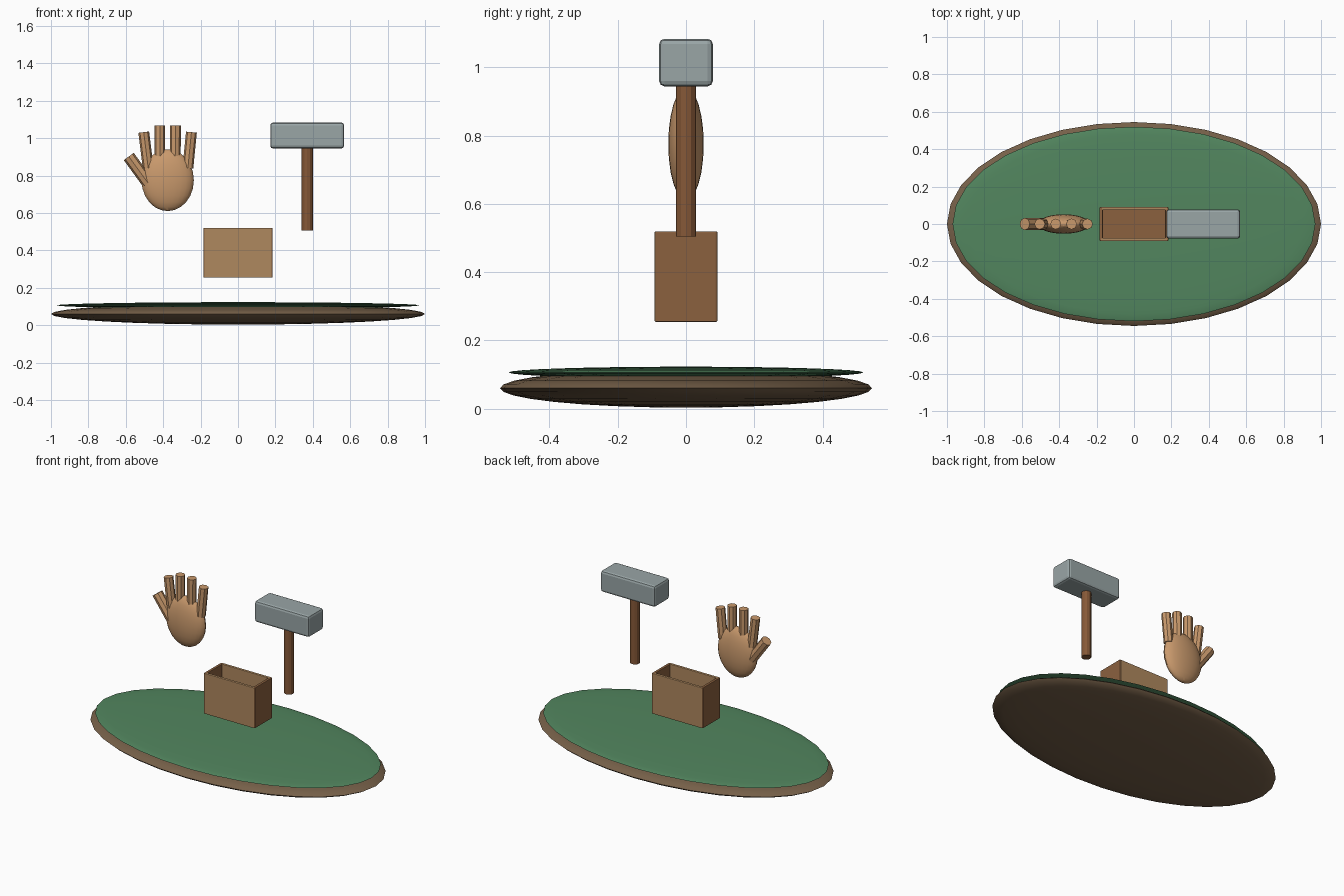
import bpy
from mathutils import Vector

if "Cube" in bpy.data.objects:
    bpy.data.objects.remove(bpy.data.objects["Cube"])


def material(name, hex_rgb):
    rgb = [(int(hex_rgb[i:i + 2], 16) / 255) ** 2.2 for i in (0, 2, 4)]
    m = bpy.data.materials.new(name)
    m.diffuse_color = (*rgb, 1)
    m.use_nodes = True
    m.node_tree.nodes["Principled BSDF"].inputs["Base Color"].default_value = m.diffuse_color
    return m


EARTH = material("earth", "75604a")
GRASS = material("grass", "53855f")
SKIN = material("skin", "c8986c")
TAN = material("tan_wood", "ad875f")
BROWN = material("brown_wood", "8a6141")
HANDLE = material("handle_wood", "85593a")
STEEL = material("steel", "98a4a5")


def finish(name, mat, smooth=True):
    ob = bpy.context.object
    ob.name = name
    ob.data.materials.append(mat)
    bpy.ops.object.transform_apply(location=False, rotation=False, scale=True)
    if smooth:
        bpy.ops.object.shade_smooth_by_angle()
    return ob


def ellipsoid(name, centre, radii, mat, segments=32, rings=16):
    bpy.ops.mesh.primitive_uv_sphere_add(segments=segments, ring_count=rings, radius=1, location=centre)
    bpy.context.object.scale = radii
    return finish(name, mat)


def box(name, centre, size, mat, bevel):
    bpy.ops.mesh.primitive_cube_add(size=1, location=centre)
    bpy.context.object.scale = size
    ob = finish(name, mat, False)
    mod = ob.modifiers.new("soft_edges", "BEVEL")
    mod.width = bevel
    mod.segments = 2
    return ob


def rod(name, start, end, radius, mat, sides):
    a, b = Vector(start), Vector(end)
    bpy.ops.mesh.primitive_cylinder_add(vertices=sides, radius=radius, depth=(b - a).length, location=(a + b) / 2)
    ob = bpy.context.object
    # tilt in the front plane only
    d = b - a
    ob.rotation_euler = (0, Vector((0, 1)).angle_signed(Vector((d.x, d.z))), 0)
    return finish(name, mat)


# Oval island: earth disc with a grass cap
ellipsoid("earth_base", (0, 0, 0.06), (1, 0.545, 0.057), EARTH)
ellipsoid("grass_top", (0, 0, 0.106), (0.97, 0.52, 0.017), GRASS)

# Open-topped wooden box
Z, H = 0.387, 0.265
for s, fb, lr in ((-1, "front", "left"), (1, "back", "right")):
    box("box_" + fb, (0, s * 0.083, Z), (0.36, 0.018, H), TAN, 0.003)
    box("box_" + lr, (s * 0.176, 0, Z), (0.018, 0.18, H), BROWN, 0.003)
box("box_floor", (0, 0, 0.267), (0.36, 0.17, 0.02), BROWN, 0.003)

# Raised hand: palm, four fingers and a thumb
ellipsoid("palm", (-0.376, 0, 0.775), (0.14, 0.052, 0.165), SKIN, 24, 12)
fingers = [(-0.48, 0.84, -0.504, 1.032), (-0.418, 0.86, -0.418, 1.068),
           (-0.336, 0.86, -0.334, 1.068), (-0.268, 0.84, -0.249, 1.032)]
for i, (x0, z0, x1, z1) in enumerate(fingers):
    rod(f"finger_{i + 1}", (x0, 0, z0), (x1, 0, z1), 0.029, SKIN, 8)
rod("thumb", (-0.47, 0, 0.745), (-0.584, 0, 0.902), 0.033, SKIN, 8)

# Mallet
rod("mallet_handle", (0.37, 0, 0.505), (0.37, 0, 0.98), 0.03, HANDLE, 12)
box("mallet_head", (0.37, 0, 1.014), (0.395, 0.157, 0.139), STEEL, 0.015)
